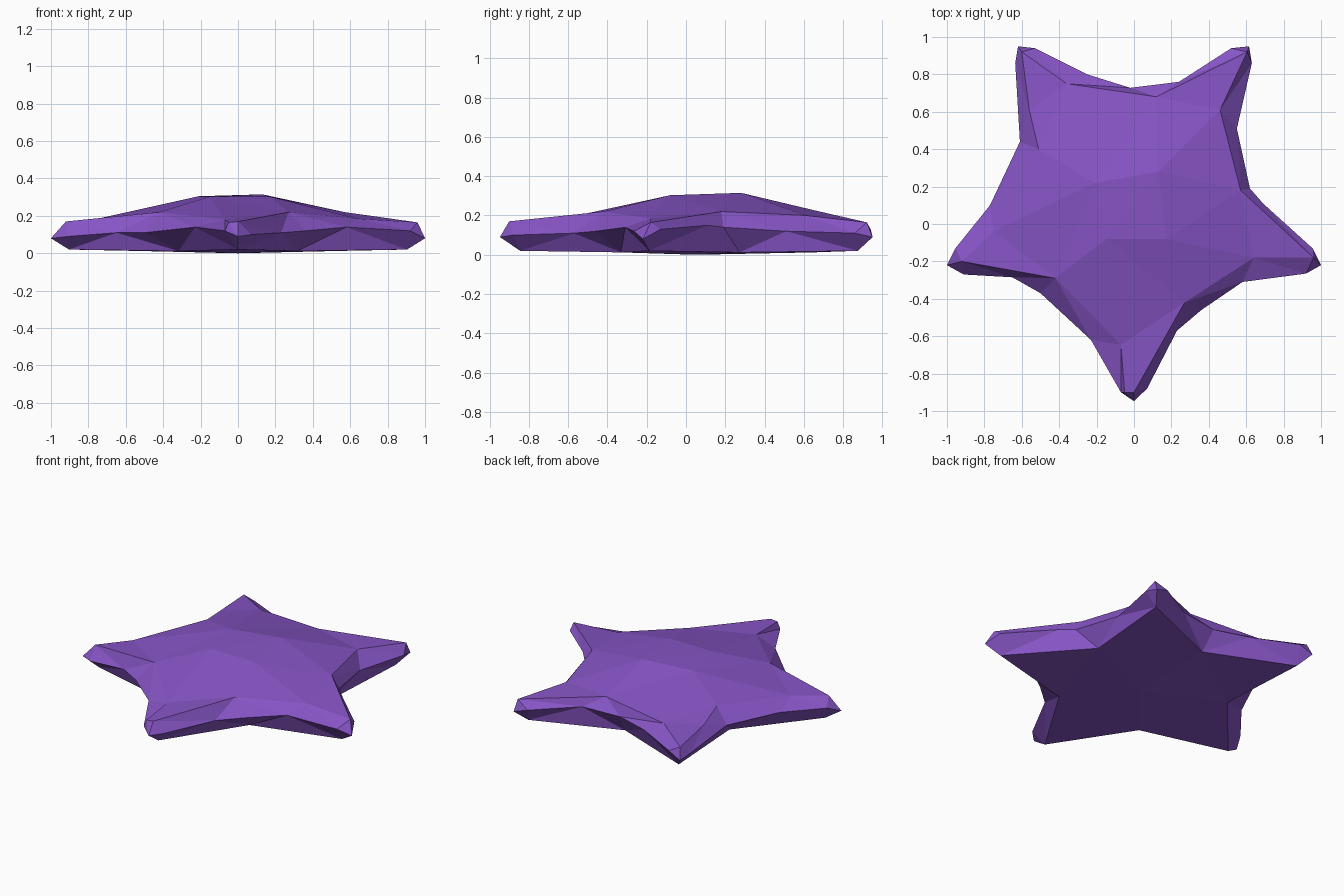
import bpy, bmesh, math
from mathutils import Vector
from mathutils.geometry import delaunay_2d_cdt

if "Cube" in bpy.data.objects:
    bpy.data.objects.remove(bpy.data.objects["Cube"])

# Silhouette rim, anticlockwise from the front arm tip
RIM = [(0, -.947, .09), (.07, -.88, .10), (.23, -.57, .11), (.36, -.46, .12),
       (.58, -.31, .14), (.92, -.265, .12), (1, -.22, .08), (.955, -.13, .13),
       (.69, .11, .15), (.62, .19, .14), (.55, .51, .12), (.63, .86, .11),
       (.615, .95, .09), (.52, .94, .12), (.24, .76, .15), (-.02, .728, .14),
       (-.25, .80, .14), (-.53, .94, .13), (-.62, .95, .09), (-.635, .86, .11),
       (-.61, .44, .13), (-.77, .10, .13), (-.955, -.13, .12), (-1, -.22, .08),
       (-.91, -.27, .09), (-.65, -.285, .11), (-.5, -.37, .11), (-.23, -.62, .14),
       (-.07, -.90, .12)]
# Shoulder crease running along the top of the arms
SHOULDER = [(0, -.90, .17), (.27, -.42, .22), (.64, -.18, .185), (.96, -.18, .165),
            (.57, .18, .22), (.46, .61, .20), (.605, .92, .165), (.12, .68, .22),
            (-.36, .75, .195), (-.60, .92, .165), (-.56, .61, .185), (-.51, .40, .22),
            (-.75, -.04, .185), (-.92, -.20, .17), (-.42, -.29, .22), (-.07, -.645, .18),
            (-.05, -.90, .165)]
# Raised middle
CROWN = [(-.21, .22, .305), (-.15, -.08, .303), (.17, -.08, .303), (.13, .28, .315)]

# Flat underside: a regular five-pointed star
SOLE = []
for k in range(10):
    a = math.radians(-90 + 36 * k)
    r, z = (.95, .02) if k % 2 == 0 else (.54, .012)
    SOLE.append((r * math.cos(a), .106 + r * math.sin(a), z))


def ring(start, count):
    return [(start + i, start + (i + 1) % count) for i in range(count)]


def add_skin(bm, rim_verts, loop, inner, underside):
    """Triangulate between the rim, a crease loop and inner points."""
    pts = RIM + loop + inner
    n = len(RIM)
    edges = ring(n, len(loop))
    if len(inner) > 1:
        edges += ring(n + len(loop), len(inner))
    res = delaunay_2d_cdt([Vector(p[:2]) for p in pts], edges, [list(range(n))], 1, 1e-5)
    verts = []
    for co, orig in zip(res[0], res[3]):
        i = orig[0] if orig else None
        if i is not None and i < n:
            verts.append(rim_verts[i])
        else:
            verts.append(bm.verts.new((co.x, co.y, pts[i][2] if i is not None else .15)))
    for f in res[2]:
        vs = [verts[i] for i in f]
        bm.faces.new(vs[::-1] if underside else vs)


# Starfish body: upper and lower skins joined at the rim
bm = bmesh.new()
rim = [bm.verts.new(p) for p in RIM]
add_skin(bm, rim, SHOULDER, CROWN, False)
add_skin(bm, rim, SOLE, [(0, .05, 0)], True)
bmesh.ops.recalc_face_normals(bm, faces=bm.faces)

mesh = bpy.data.meshes.new("starfish_body")
bm.to_mesh(mesh)
bm.free()
body = bpy.data.objects.new("starfish_body", mesh)
bpy.context.collection.objects.link(body)

purple = bpy.data.materials.new("purple")
purple.diffuse_color = (.24, .09, .56, 1)
purple.use_nodes = True
purple.node_tree.nodes["Principled BSDF"].inputs["Base Color"].default_value = purple.diffuse_color
mesh.materials.append(purple)
